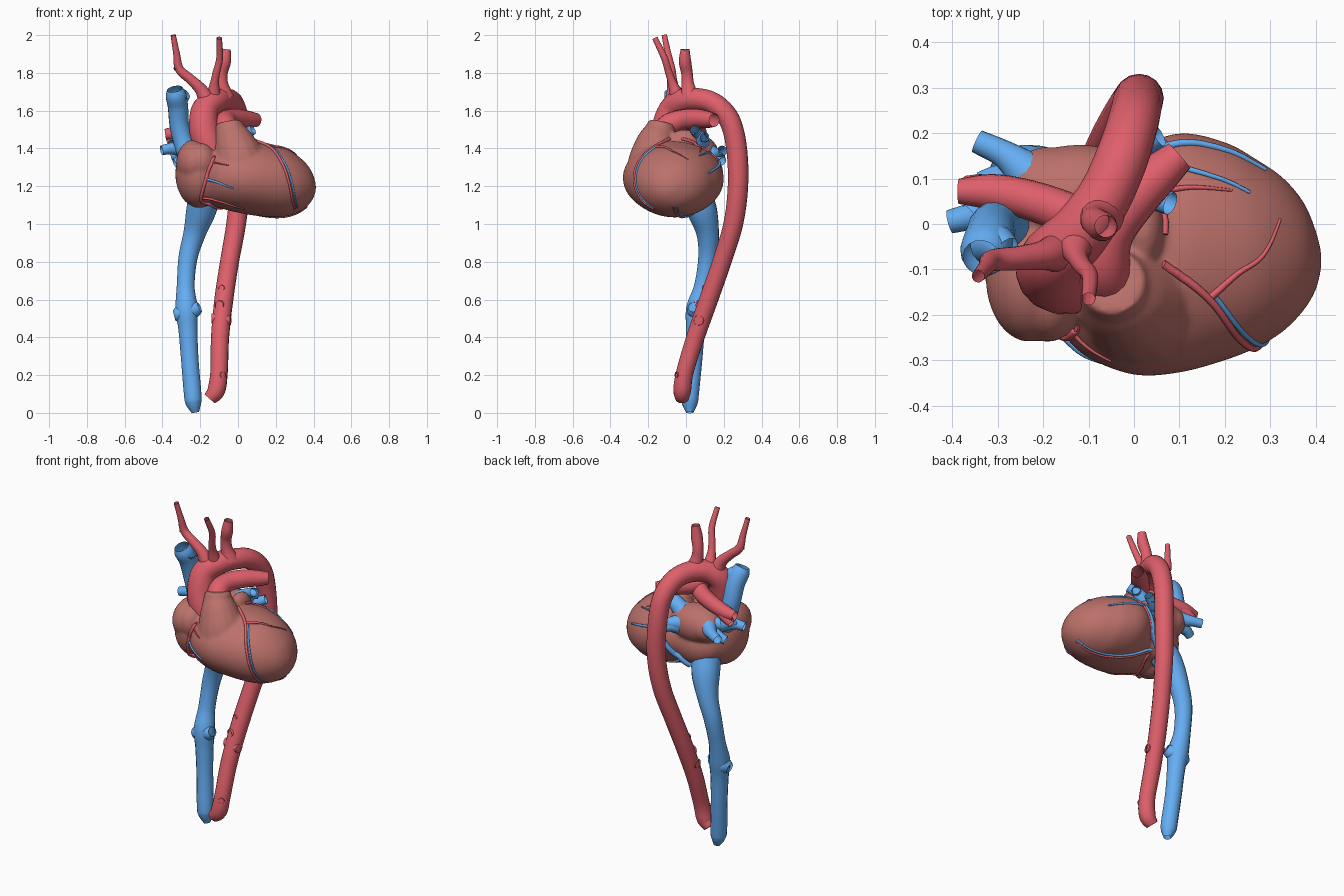
import bpy, bmesh, math
from mathutils import Vector, Matrix
from mathutils.bvhtree import BVHTree


def material(name, color):
    m = bpy.data.materials.new(name)
    m.diffuse_color = (*color, 1)
    return m


MUSCLE = material("muscle", (0.50, 0.165, 0.145))
RED = material("artery", (0.73, 0.115, 0.145))
BLUE = material("vein", (0.13, 0.42, 0.90))


def add_mesh(name, mesh, mat):
    mesh.materials.clear()
    mesh.materials.append(mat)
    mesh.polygons.foreach_set("use_smooth", [True] * len(mesh.polygons))
    ob = bpy.data.objects.new(name, mesh)
    bpy.context.collection.objects.link(ob)
    return ob


def spline(pts, steps=6):
    """Catmull-Rom samples through (x, y, z, radius) points."""
    p = [Vector(q) for q in pts]
    p = [2 * p[0] - p[1]] + p + [2 * p[-1] - p[-2]]
    out = []
    for a, b, c, d in zip(p, p[1:], p[2:], p[3:]):
        for i in range(steps):
            t = i / steps
            out.append(0.5 * (2 * b + (c - a) * t + (2 * a - 5 * b + 4 * c - d) * t * t
                              + (3 * b - a - 3 * c + d) * t ** 3))
    return out + [p[-2]]


def sweep(name, samples, mat, caps=False, res=6):
    cu = bpy.data.curves.new(name, 'CURVE')
    cu.dimensions = '3D'
    cu.bevel_depth, cu.bevel_resolution, cu.use_fill_caps = 1.0, res, caps
    s = cu.splines.new('POLY')
    s.points.add(len(samples) - 1)
    for pt, q in zip(s.points, samples):
        pt.co = (q[0], q[1], q[2], 1)
        pt.radius = q[3]
    tmp = bpy.data.objects.new(name + "_path", cu)
    bpy.context.collection.objects.link(tmp)
    dg = bpy.context.evaluated_depsgraph_get()
    mesh = bpy.data.meshes.new_from_object(tmp.evaluated_get(dg))
    bpy.data.objects.remove(tmp)
    return add_mesh(name, mesh, mat)


def tube(name, pts, mat, caps=False):
    return sweep(name, spline(pts), mat, caps)


def blob(name, loc, size):
    bm = bmesh.new()
    bmesh.ops.create_uvsphere(bm, u_segments=32, v_segments=20, radius=1,
                              matrix=Matrix.Translation(loc) @ Matrix.Diagonal((*size, 1)))
    me = bpy.data.meshes.new(name)
    bm.to_mesh(me)
    return add_mesh(name, me, MUSCLE)


def loft_x(name, sections, n=64):
    """Closed body from elliptical sections (x, y0, y1, z0, z1)."""
    bm = bmesh.new()
    rings = []
    for x, y0, y1, z0, z1 in spline(sections, 5):
        rings.append([bm.verts.new((x, (y0 + y1) / 2 + (y1 - y0) / 2 * math.cos(a),
                                    (z0 + z1) / 2 + (z1 - z0) / 2 * math.sin(a)))
                      for a in (2 * math.pi * i / n for i in range(n))])
    for r, s in zip(rings, rings[1:]):
        for i in range(n):
            bm.faces.new((r[i], r[(i + 1) % n], s[(i + 1) % n], s[i]))
    bm.faces.new(rings[0][::-1])
    bm.faces.new(rings[-1])
    bmesh.ops.recalc_face_normals(bm, faces=bm.faces)
    me = bpy.data.meshes.new(name)
    bm.to_mesh(me)
    return add_mesh(name, me, MUSCLE)


# Heart muscle: ventricles, outflow cone, atria and auricles fused together
heart = loft_x("heart", [
    (-0.19, -0.20, 0.02, 1.14, 1.32), (-0.15, -0.25, 0.08, 1.10, 1.38),
    (-0.10, -0.295, 0.12, 1.085, 1.41), (0.0, -0.332, 0.165, 1.06, 1.43),
    (0.1, -0.327, 0.2, 1.043, 1.437), (0.2, -0.300, 0.18, 1.035, 1.417),
    (0.27, -0.272, 0.142, 1.043, 1.392), (0.33, -0.235, 0.1, 1.067, 1.35),
    (0.375, -0.188, 0.045, 1.102, 1.303), (0.40, -0.145, -0.015, 1.14, 1.255),
    (0.412, -0.10, -0.06, 1.175, 1.215)])
parts = [
    blob("right_atrium", (-0.205, -0.08, 1.265), (0.127, 0.17, 0.18)),
    blob("right_auricle", (-0.23, -0.115, 1.325), (0.097, 0.145, 0.122)),
    blob("right_auricle_tip", (-0.19, -0.17, 1.33), (0.075, 0.09, 0.1)),
    blob("left_atrium", (-0.12, 0.06, 1.36), (0.17, 0.115, 0.115)),
    blob("left_atrium_side", (-0.19, 0.07, 1.36), (0.1, 0.1, 0.09)),
    blob("left_atrium_base", (-0.11, 0.04, 1.23), (0.16, 0.115, 0.13)),
    blob("left_auricle", (0.02, -0.01, 1.435), (0.047, 0.085, 0.065)),
    tube("outflow_cone", [(0.02, -0.165, 1.22, 0.16), (0.005, -0.165, 1.34, 0.14),
                          (-0.02, -0.155, 1.43, 0.11), (-0.04, -0.138, 1.49, 0.085),
                          (-0.048, -0.128, 1.535, 0.072)], MUSCLE, True)]
bpy.ops.object.select_all(action='DESELECT')
for o in parts + [heart]:
    o.select_set(True)
bpy.context.view_layer.objects.active = heart
bpy.ops.object.join()
rm = heart.modifiers.new("fuse", 'REMESH')
rm.mode, rm.voxel_size, rm.use_smooth_shade = 'VOXEL', 0.008, True
sm = heart.modifiers.new("soften", 'SMOOTH')
sm.factor, sm.iterations = 0.5, 12
surface = BVHTree.FromObject(heart, bpy.context.evaluated_depsgraph_get())

# Aorta with its arch, three upper branches and small side openings
tube("aorta", [
    (-0.11, -0.10, 1.28, 0.06), (-0.14, -0.12, 1.38, 0.078), (-0.178, -0.108, 1.49, 0.08),
    (-0.175, -0.075, 1.6, 0.073), (-0.12, -0.02, 1.65, 0.066), (-0.065, 0.06, 1.66, 0.06),
    (-0.025, 0.15, 1.635, 0.058), (0.0, 0.23, 1.55, 0.056), (0.008, 0.268, 1.4, 0.055),
    (0.01, 0.275, 1.2, 0.054), (-0.01, 0.25, 1.0, 0.052), (-0.045, 0.19, 0.8, 0.05),
    (-0.075, 0.12, 0.6, 0.05), (-0.095, 0.05, 0.4, 0.048), (-0.1, -0.005, 0.22, 0.046),
    (-0.115, -0.02, 0.12, 0.047), (-0.15, -0.02, 0.075, 0.036)], RED)
tube("right_arch_branch", [
    (-0.16, -0.06, 1.64, 0.05), (-0.195, -0.068, 1.71, 0.034), (-0.25, -0.075, 1.765, 0.027),
    (-0.31, -0.08, 1.82, 0.024), (-0.325, -0.095, 1.9, 0.018), (-0.343, -0.115, 2.0, 0.014)], RED)
tube("right_arch_twig", [(-0.29, -0.08, 1.8, 0.022), (-0.315, -0.08, 1.82, 0.02),
                         (-0.332, -0.09, 1.83, 0.014)], RED)
tube("middle_arch_branch", [
    (-0.13, -0.04, 1.66, 0.045), (-0.125, -0.07, 1.74, 0.025), (-0.115, -0.09, 1.8, 0.02),
    (-0.097, -0.115, 1.88, 0.018), (-0.1, -0.165, 1.985, 0.015)], RED)
tube("left_arch_branch", [
    (-0.07, 0.02, 1.67, 0.05), (-0.085, 0.01, 1.74, 0.034), (-0.085, 0.005, 1.8, 0.031),
    (-0.07, -0.005, 1.86, 0.033), (-0.062, -0.005, 1.925, 0.024)], RED)
for i, (a, d, r) in enumerate([
        ((-0.068, 0.14, 0.66), (-0.02, -0.049, 0), 0.016),
        ((-0.08, 0.11, 0.57), (-0.02, -0.05, 0), 0.024),
        ((-0.09, 0.075, 0.49), (0.051, -0.008, 0), 0.026),
        ((-0.085, 0.08, 0.50), (-0.054, 0, 0), 0.026),
        ((-0.1, -0.01, 0.2), (0.022, -0.043, 0), 0.016)]):
    b = Vector(a) + Vector(d)
    tube(f"aorta_opening_{i}", [(*a, r * 1.5), (*b, r)], RED)

# Pulmonary artery trunk and right branch
tube("pulmonary_trunk", [
    (-0.05, -0.13, 1.47, 0.065), (-0.068, -0.09, 1.525, 0.06), (-0.055, -0.02, 1.55, 0.055),
    (0.0, 0.055, 1.557, 0.052), (0.055, 0.11, 1.553, 0.046), (0.1, 0.15, 1.55, 0.036)], RED)
tube("right_pulmonary_artery", [
    (-0.06, -0.03, 1.535, 0.05), (-0.13, 0.015, 1.515, 0.047), (-0.22, 0.05, 1.5, 0.044),
    (-0.31, 0.07, 1.485, 0.04), (-0.385, 0.072, 1.475, 0.028)], RED)
tube("right_pulmonary_twig", [(-0.29, 0.07, 1.48, 0.035), (-0.34, 0.08, 1.45, 0.03),
                              (-0.37, 0.085, 1.43, 0.022)], RED)

# Upper great vein
tube("upper_great_vein", [
    (-0.25, -0.02, 1.33, 0.055), (-0.285, 0.0, 1.42, 0.053), (-0.31, -0.005, 1.52, 0.052),
    (-0.318, -0.03, 1.62, 0.054), (-0.328, -0.06, 1.68, 0.055), (-0.335, -0.075, 1.715, 0.042)], BLUE)
tube("upper_great_vein_branch", [(-0.32, -0.04, 1.64, 0.048), (-0.30, -0.045, 1.67, 0.042),
                                 (-0.28, -0.06, 1.69, 0.033)], BLUE)

# Lower great vein with side stubs
tube("lower_great_vein", [
    (-0.17, 0.04, 1.18, 0.085), (-0.195, 0.085, 1.07, 0.08), (-0.23, 0.115, 0.95, 0.06),
    (-0.265, 0.115, 0.82, 0.051), (-0.277, 0.09, 0.67, 0.048), (-0.272, 0.06, 0.55, 0.06),
    (-0.265, 0.05, 0.44, 0.051), (-0.255, 0.04, 0.28, 0.047), (-0.24, 0.022, 0.1, 0.047),
    (-0.235, 0.02, 0.05, 0.042), (-0.225, 0.02, 0.002, 0.02)], BLUE)
tube("lower_vein_stub_left", [(-0.25, 0.055, 0.54, 0.05), (-0.225, 0.045, 0.55, 0.042),
                              (-0.203, 0.04, 0.56, 0.028)], BLUE)
tube("lower_vein_stub_right", [(-0.29, 0.06, 0.53, 0.05), (-0.32, 0.055, 0.52, 0.04),
                               (-0.338, 0.055, 0.515, 0.028)], BLUE)

# Pulmonary veins: flared stubs around the left atrium
for i, (a, b, c) in enumerate([
        ((-0.22, 0.1, 1.38), (-0.28, 0.15, 1.37), (-0.345, 0.182, 1.36)),
        ((-0.2, 0.06, 1.38), (-0.3, 0.06, 1.4), (-0.36, 0.02, 1.42)),
        ((-0.28, 0.05, 1.4), (-0.35, 0.02, 1.4), (-0.405, 0.005, 1.39)),
        ((-0.22, 0.08, 1.36), (-0.29, 0.1, 1.34), (-0.335, 0.09, 1.32)),
        ((-0.04, 0.08, 1.41), (0.03, 0.065, 1.47), (0.08, 0.045, 1.5)),
        ((-0.02, 0.07, 1.42), (0.04, 0.085, 1.46), (0.07, 0.1, 1.46)),
        ((-0.06, 0.12, 1.37), (0.0, 0.165, 1.37), (0.055, 0.195, 1.39)),
        ((-0.05, 0.12, 1.35), (0.0, 0.17, 1.35), (0.03, 0.19, 1.33))]):
    tube(f"pulmonary_vein_{i}", [(*a, 0.055), (*b, 0.032), (*c, 0.026)], BLUE)


# Surface vessels, snapped onto the heart
def surface_vessel(name, pts, mat, r0, r1):
    samples = spline([(*p, 0) for p in pts], 10)
    for i, q in enumerate(samples):
        loc, nor, _, _ = surface.find_nearest(q.to_3d())
        r = r0 + (r1 - r0) * i / (len(samples) - 1)
        samples[i] = (*(loc + nor * r * 0.3), r)
    sweep(name, samples, mat, True, 2)


front = [(0.05, -0.10, 1.44), (0.11, -0.12, 1.42), (0.17, -0.17, 1.40), (0.22, -0.23, 1.31),
         (0.27, -0.26, 1.2), (0.30, -0.24, 1.1), (0.31, -0.18, 1.06)]
right = [(-0.13, -0.18, 1.33), (-0.16, -0.24, 1.27), (-0.18, -0.25, 1.18), (-0.19, -0.2, 1.1),
         (-0.13, -0.12, 1.08), (-0.08, 0.0, 1.07), (-0.05, 0.08, 1.09)]
under = [(-0.05, 0.09, 1.1), (0.05, 0.04, 1.06), (0.17, -0.01, 1.05), (0.29, -0.05, 1.06), (0.36, -0.07, 1.1)]
back = [(0.04, -0.02, 1.44), (0.07, 0.08, 1.42), (0.08, 0.17, 1.36), (0.04, 0.19, 1.26),
        (-0.02, 0.15, 1.15), (-0.08, 0.1, 1.1)]
surface_vessel("front_artery", front, RED, 0.010, 0.005)
surface_vessel("front_vein", [(x + 0.013, y + 0.004, z + 0.01) for x, y, z in front[2:]], BLUE, 0.006, 0.004)
surface_vessel("diagonal_artery", [(0.17, -0.16, 1.41), (0.23, -0.11, 1.41), (0.28, -0.07, 1.38),
                                   (0.32, 0.01, 1.34)], RED, 0.008, 0.003)
surface_vessel("right_artery", right, RED, 0.010, 0.008)
surface_vessel("marginal_vein", [(-0.17, -0.22, 1.24), (-0.11, -0.29, 1.22), (-0.03, -0.33, 1.18)], BLUE, 0.008, 0.004)
surface_vessel("marginal_artery", [(-0.14, -0.2, 1.32), (-0.1, -0.27, 1.32), (-0.05, -0.3, 1.31)], RED, 0.006, 0.003)
surface_vessel("lower_edge_artery", [(-0.18, -0.22, 1.11), (-0.08, -0.24, 1.08), (0.03, -0.22, 1.05)], RED, 0.007, 0.004)
surface_vessel("under_artery", under, RED, 0.009, 0.004)
surface_vessel("under_vein", [(x, y + 0.018, z) for x, y, z in under], BLUE, 0.009, 0.004)
surface_vessel("back_artery", back[:5], RED, 0.008, 0.006)
surface_vessel("back_vein", [(x - 0.02, y + 0.01, z) for x, y, z in back[2:]], BLUE, 0.012, 0.02)
surface_vessel("left_edge_vein", [(0.06, 0.19, 1.34), (0.15, 0.19, 1.32), (0.23, 0.17, 1.3),
                                  (0.29, 0.12, 1.27)], BLUE, 0.009, 0.005)
surface_vessel("top_vein", [(0.07, 0.15, 1.4), (0.14, 0.13, 1.4), (0.2, 0.11, 1.39), (0.26, 0.075, 1.37)], BLUE, 0.007, 0.004)
surface_vessel("top_artery", [(0.07, 0.08, 1.42), (0.14, 0.09, 1.42), (0.22, 0.08, 1.39)], RED, 0.007, 0.003)
